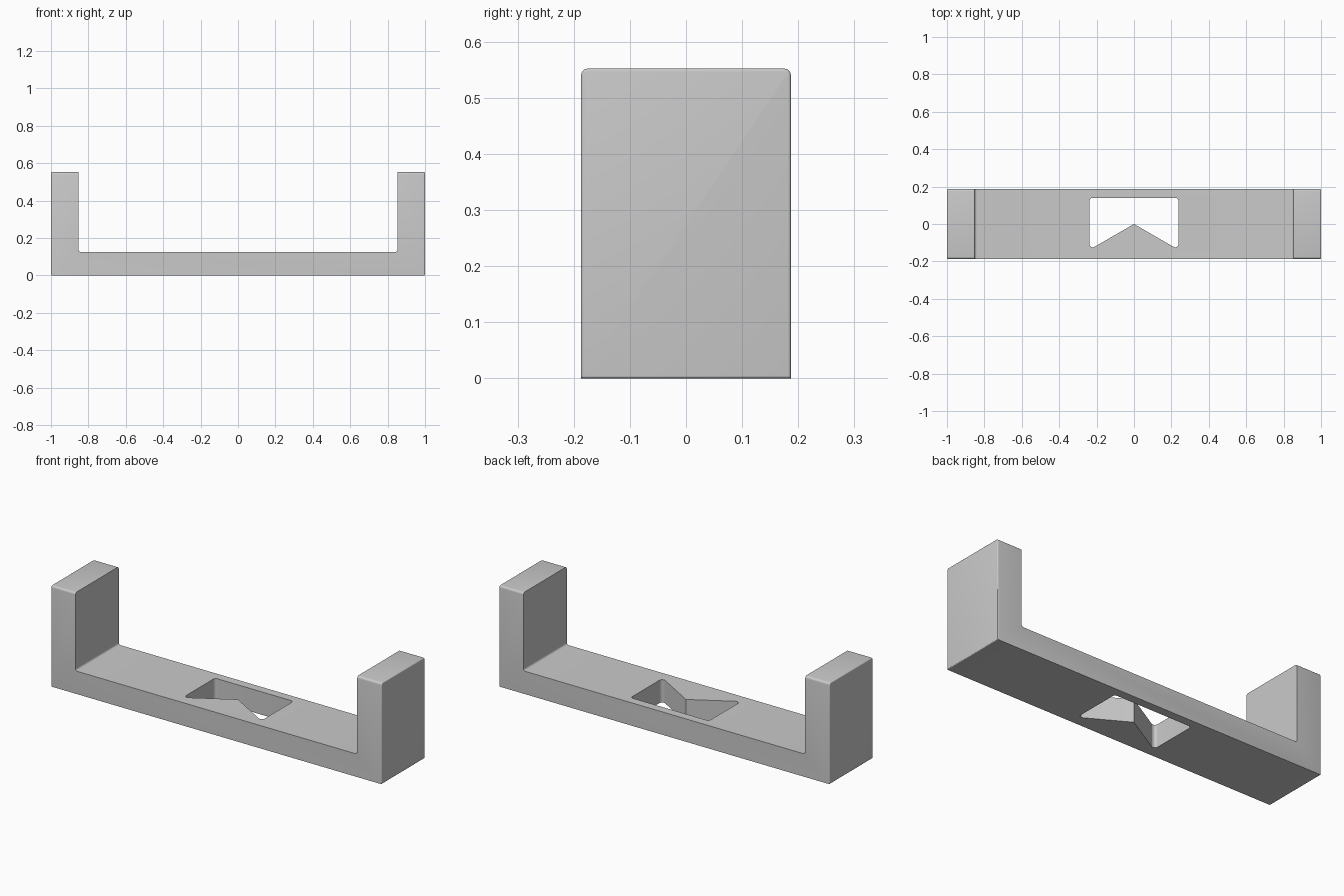
import bpy, bmesh, math
from mathutils import Vector

if "Cube" in bpy.data.objects:
    bpy.data.objects.remove(bpy.data.objects["Cube"])

HALF_D, TOP, FLOOR, INNER = 0.187, 0.552, 0.125, 0.852

grey = bpy.data.materials.new("plain grey")
grey.diffuse_color = (0.59, 0.59, 0.59, 1)
grey.use_nodes = True
grey.node_tree.nodes["Principled BSDF"].inputs["Base Color"].default_value = grey.diffuse_color


def rounded(points, segments=6):
    """Outline from (x, y, radius) corners, replacing each radius by an arc."""
    out = []
    for i, (x, y, r) in enumerate(points):
        p = Vector((x, y))
        if r == 0:
            out.append(p)
            continue
        a = (Vector(points[i - 1][:2]) - p).normalized()
        b = (Vector(points[(i + 1) % len(points)][:2]) - p).normalized()
        half = math.acos(a.dot(b)) / 2
        centre = p + (a + b).normalized() * (r / math.sin(half))
        start = p + a * (r / math.tan(half)) - centre
        end = p + b * (r / math.tan(half)) - centre
        for k in range(segments + 1):
            out.append(centre + start.lerp(end, k / segments).normalized() * r)
    return out


def prism(name, outline, place, offset):
    """Extrude a 2D outline; place maps (u, v) to a 3D point."""
    bm = bmesh.new()
    face = bm.faces.new([bm.verts.new(place(u, v)) for u, v in outline])
    ext = bmesh.ops.extrude_face_region(bm, geom=[face], use_keep_orig=True)
    moved = [g for g in ext["geom"] if isinstance(g, bmesh.types.BMVert)]
    bmesh.ops.translate(bm, vec=offset, verts=moved)
    bmesh.ops.recalc_face_normals(bm, faces=bm.faces)
    mesh = bpy.data.meshes.new(name)
    obj = bpy.data.objects.new(name, mesh)
    bpy.context.collection.objects.link(obj)
    mesh.materials.append(grey)
    return obj, bm


def bevel(bm, test, width):
    edges = [e for e in bm.edges if test(*(v.co for v in e.verts))]
    bmesh.ops.bevel(bm, geom=edges, offset=width, segments=4, profile=0.5,
                    affect='EDGES')


# U-shaped bracket with small fillets where the arms meet the floor
profile = rounded([(-1, 0, 0), (1, 0, 0), (1, TOP, 0), (INNER, TOP, 0),
                   (INNER, FLOOR, 0.012), (-INNER, FLOOR, 0.012),
                   (-INNER, TOP, 0), (-1, TOP, 0)])
bracket, bm = prism("bracket", profile, lambda u, v: (u, -HALF_D, v),
                    (0, 2 * HALF_D, 0))
# Rounded front and back edges on the arm tops
bevel(bm, lambda a, b: min(a.z, b.z) > TOP - 1e-4 and abs(a.y - b.y) < 1e-4, 0.012)
# Softer edges around both end faces
bevel(bm, lambda a, b: min(abs(a.x), abs(b.x)) > 1 - 1e-4 and a.x * b.x > 0, 0.005)
bm.to_mesh(bracket.data)
bm.free()

# Window through the floor, with a pointed notch on its front side
window = rounded([(0.237, 0.14, 0.016), (-0.237, 0.14, 0.016),
                  (-0.237, -0.137, 0.016), (0, 0, 0), (0.237, -0.137, 0.016)])
cutter, bm = prism("window_cutter", window, lambda u, v: (u, v, -0.1), (0, 0, 0.4))
bm.to_mesh(cutter.data)
bm.free()
cutter.hide_render = True

cut = bracket.modifiers.new("window", 'BOOLEAN')
cut.operation, cut.solver, cut.object = 'DIFFERENCE', 'EXACT', cutter
bpy.context.view_layer.objects.active = bracket
bracket.select_set(True)
bpy.ops.object.modifier_apply(modifier=cut.name)
bpy.data.objects.remove(cutter)

bpy.ops.object.shade_smooth_by_angle(angle=math.radians(28))
